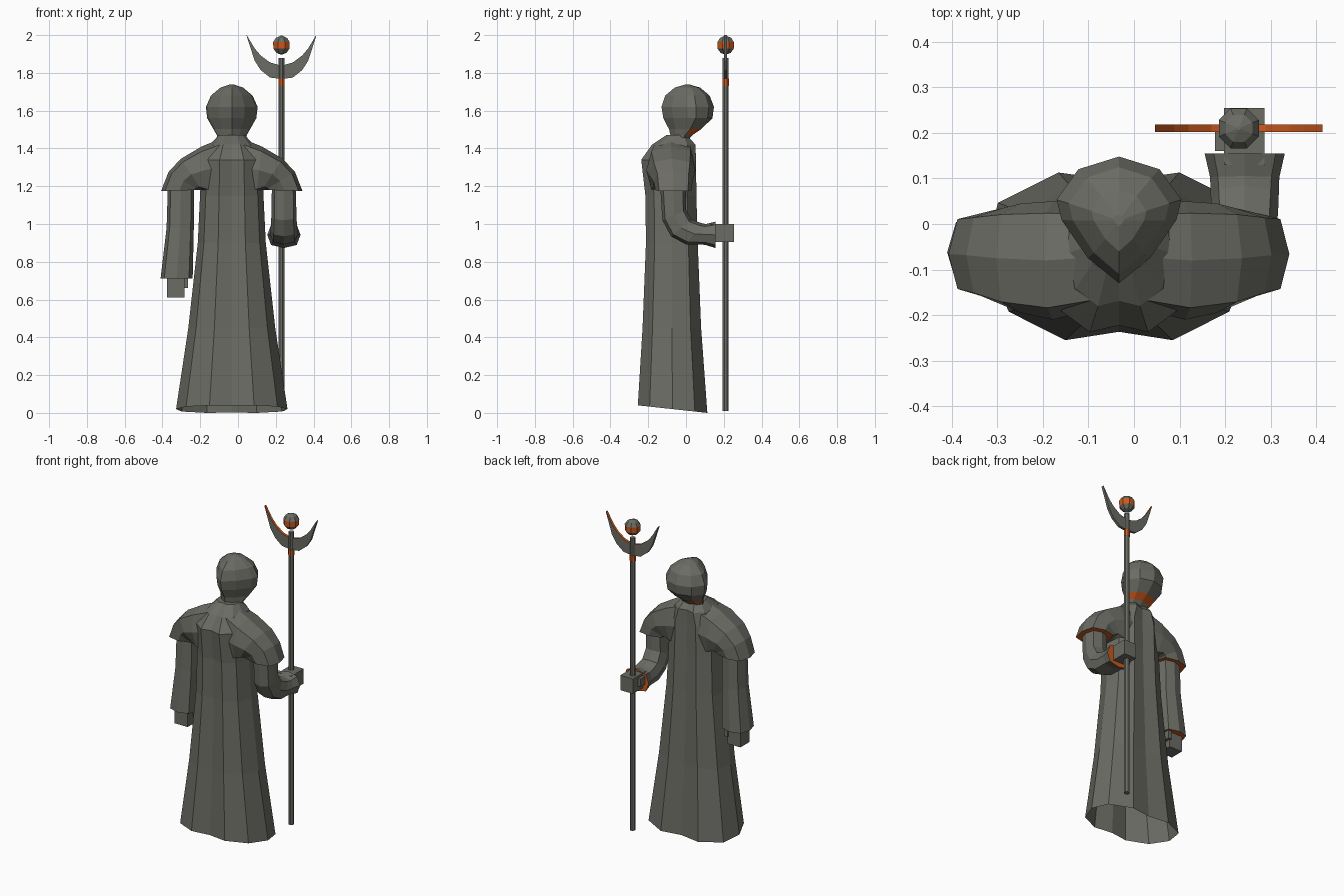
import bpy, bmesh, math
from mathutils import Vector as V

if "Cube" in bpy.data.objects:
    bpy.data.objects.remove(bpy.data.objects["Cube"])


def material(name, rgb):
    m = bpy.data.materials.new(name)
    m.diffuse_color = (*rgb, 1)
    m.use_nodes = True
    m.node_tree.nodes["Principled BSDF"].inputs["Base Color"].default_value = m.diffuse_color
    return m


GREY = material("charcoal grey", (0.15, 0.15, 0.13))
ORANGE = material("burnt orange", (0.60, 0.10, 0.012))
CX = -0.033          # body centre line
SX, SY = 0.23, 0.21  # staff position


def loft(name, rings, start=None, end=None, rule=None):
    """Skin a list of rings; start/end = cap material index or None for open."""
    bm = bmesh.new()
    vs = [[bm.verts.new(p) for p in r] for r in rings]
    n = len(rings[0])
    for a, b in zip(vs, vs[1:]):
        for i in range(n):
            j = (i + 1) % n
            bm.faces.new((a[i], a[j], b[j], b[i]))
    for idx, ring in ((start, vs[0]), (end, vs[-1])):
        if idx is not None:
            bm.faces.new(ring).material_index = idx
    bmesh.ops.recalc_face_normals(bm, faces=bm.faces)
    if rule:
        for f in bm.faces:
            if rule(f):
                f.material_index = 1
    me = bpy.data.meshes.new(name)
    bm.to_mesh(me)
    bm.free()
    me.materials.append(GREY)
    me.materials.append(ORANGE)
    ob = bpy.data.objects.new(name, me)
    bpy.context.collection.objects.link(ob)
    return ob


def section(p, q, w, n=8, power=0.75):
    """Boxy oval between points p and q, with half width vector w."""
    p, q, w = V(p), V(q), V(w)
    out = []
    for i in range(n):
        a = 2 * math.pi * i / n
        c, s = math.cos(a), math.sin(a)
        c = math.copysign(abs(c) ** power, c)
        s = math.copysign(abs(s) ** power, s)
        out.append((p + q) / 2 + (p - q) / 2 * c + w * s)
    return out


def outline(half, hw, yb, yf, z, slope=0):
    """Mirror a half outline (x 0..1, y 0..1 back to front) into a ring."""
    pts = half + [(-x, y) for x, y in reversed(half[1:-1])]
    return [(CX + x * hw, yb + (yf - yb) * y, z - slope * y) for x, y in pts]


def box(name, x, y, z):
    ring = [(x[0], y[0]), (x[1], y[0]), (x[1], y[1]), (x[0], y[1])]
    return loft(name, [[(a, b, c) for a, b in ring] for c in z], 0, 0)


def disc(r, z, n=8):
    return [(SX + r * math.cos((i + .5) * 2 * math.pi / n),
             SY + r * math.sin((i + .5) * 2 * math.pi / n), z) for i in range(n)]


# robe, open at the hem
robe_half = [(0, .05), (.4, 0), (.82, .17), (1, .5), (.9, .82), (.45, 1), (0, .95)]
loft("robe", [outline(robe_half, *r) for r in (
    (.295, -.255, .113, .04, .04), (.23, -.23, .08, .45), (.18, -.212, .062, .9),
    (.168, -.215, .055, 1.15), (.16, -.237, .053, 1.34), (.115, -.18, .05, 1.42),
    (.07, -.105, .005, 1.47))], None, 0)

# hood, drooping forward, orange under the chin
hood_half = [(0, 0), (.5, .2), (.92, .5), (1, .66), (.65, .9), (0, 1)]
loft("hood", [outline(hood_half, *r) for r in (
    (.068, -.08, .0, 1.43), (.08, -.083, .035, 1.472), (.097, -.09, .08, 1.502),
    (.13, -.12, .14, 1.56), (.137, -.13, .148, 1.62), (.11, -.11, .125, 1.68),
    (.06, -.06, .075, 1.722), (.012, -.005, .02, 1.738))], 0, 0,
    lambda f: 1.48 < f.calc_center_median().z < 1.495 and f.normal.y > .3)

# shoulder caps: (top offset, top z, bottom offset, bottom z, back y, front y)
cap = ((.05, 1.455, .08, 1.14, -.19, .045), (.16, 1.41, .13, 1.16, -.21, .05),
       (.27, 1.345, .16, 1.18, -.195, .045), (.335, 1.275, .175, 1.18, -.172, .035),
       (.374, 1.175, .18, 1.18, -.162, .03))
for side, sgn in (("left", -1), ("right", 1)):
    loft(side + "_shoulder_cap", [
        section((CX + sgn * a, (e + f) / 2, b), (CX + sgn * c, (e + f) / 2, d),
                (0, (f - e) / 2, 0), 8, .65) for a, b, c, d, e, f in cap], 0, 1)

# hanging sleeve and hand
loft("hanging_sleeve", [section((a, -.062, z), (b, -.062, z), (0, w, 0))
     for a, b, z, w in ((-.37, -.232, 1.25, .065), (-.378, -.234, .98, .07),
                        (-.41, -.24, .712, .086))], 0, 1)
box("hanging_hand", (-.375, -.283), (-.105, -.015), (.612, .73))
box("hanging_thumb", (-.29, -.265), (-.05, -.005), (.66, .73))

# bent sleeve and hand on the staff
arm = ((-.14, 1.25, 0, 1.25, .063), (-.125, 1.02, 0, 1.075, .066),
       (-.08, .935, .03, 1.022, .07), (.0, .892, .085, 1.004, .074),
       (.1, .89, .105, 1.0, .076), (.155, .873, .155, 1.012, .088))
loft("bent_sleeve", [section((.243, a, b), (.243, c, d), (w, 0, 0))
                     for a, b, c, d, w in arm], 0, 1)
box("gripping_hand", (.197, .286), (.13, .255), (.905, 1.0))
box("gripping_thumb", (.178, .21), (.16, .205), (.935, .985))

# staff with an orange ring
loft("staff", [disc(r, z) for r, z in (
    (.017, .01), (.017, 1.73), (.018, 1.731), (.018, 1.77), (.017, 1.771),
    (.017, 1.88))], 0, 0, lambda f: 1.735 < f.calc_center_median().z < 1.765)

# orb with an orange belt
loft("orb", [disc(.05 * math.cos(a), 1.947 + .05 * math.sin(a)) for a in
     [math.radians(d) for d in (-85, -55, -22, 18, 50, 85)]], 0, 0,
     lambda f: abs(f.normal.z) < .2)

# crescent blade with an orange inner edge
blade = ((-.184, 2.0, 1.995), (-.142, 1.93, 1.865), (-.11, 1.892, 1.815),
         (-.06, 1.855, 1.775), (0, 1.838, 1.768))
blade += tuple((-x, a, b) for x, a, b in reversed(blade[:-1]))
loft("crescent", [[(SX + x, SY - .008, a), (SX + x, SY + .008, a),
                   (SX + x, SY + .008, b), (SX + x, SY - .008, b)]
                  for x, a, b in blade], 0, 0,
     lambda f: abs(f.normal.y) < .5 and f.normal.z > .2)
